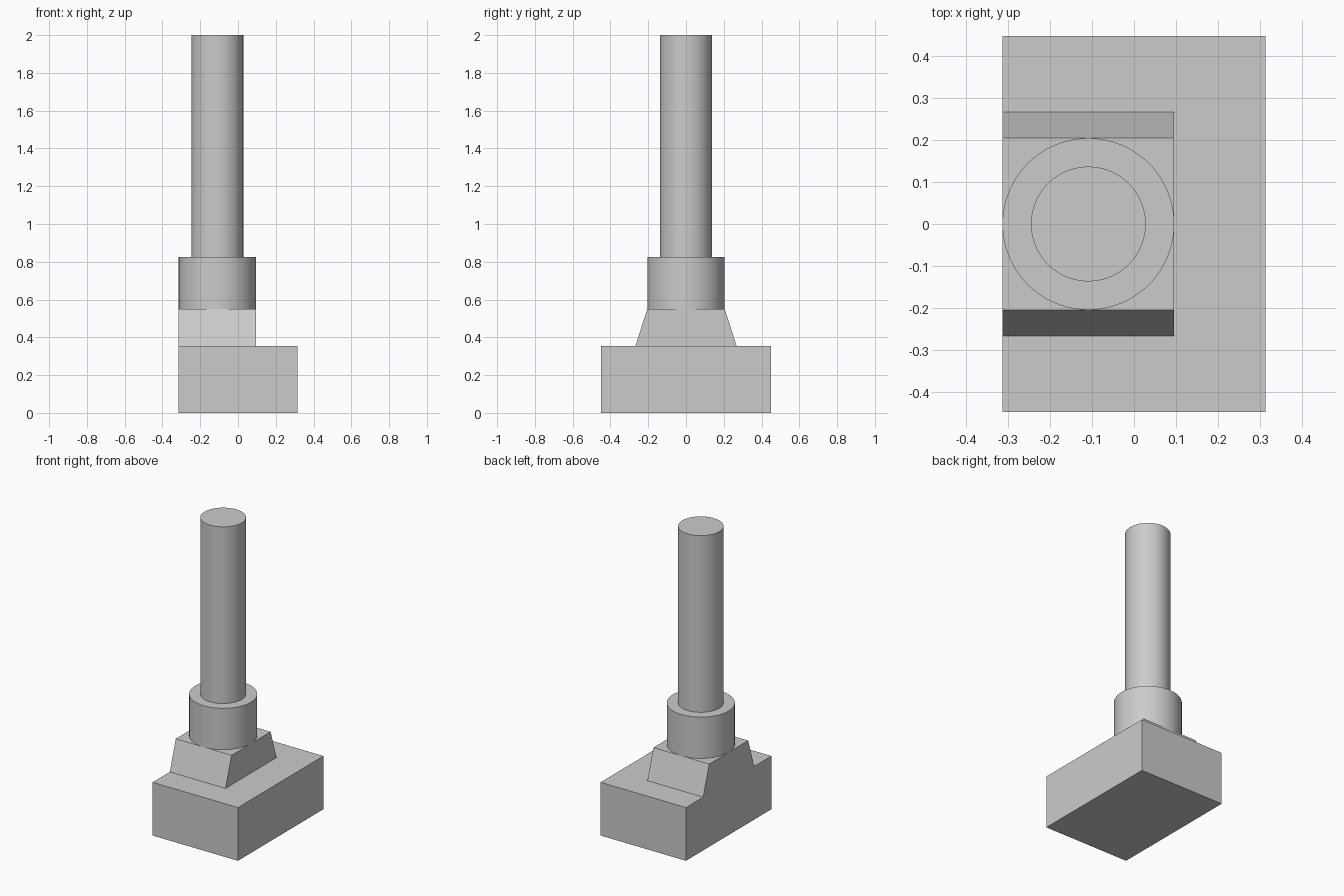
import bpy
import bmesh
import math

if "Cube" in bpy.data.objects:
    bpy.data.objects.remove(bpy.data.objects["Cube"], do_unlink=True)

grey = bpy.data.materials.new("plain grey")
grey.use_nodes = True
grey.diffuse_color = (0.6, 0.6, 0.6, 1)
grey.node_tree.nodes["Principled BSDF"].inputs["Base Color"].default_value = (0.6, 0.6, 0.6, 1)

BACK_X = -0.314
COLLAR_RADIUS = 0.205
AXIS_X = BACK_X + COLLAR_RADIUS


def extruded_block(name, profile, x0, x1):
    """Extrude a (y, z) outline along x."""
    bm = bmesh.new()
    face = bm.faces.new([bm.verts.new((x0, y, z)) for y, z in profile])
    result = bmesh.ops.extrude_face_region(bm, geom=[face])
    verts = [v for v in result["geom"] if isinstance(v, bmesh.types.BMVert)]
    bmesh.ops.translate(bm, verts=verts, vec=(x1 - x0, 0, 0))
    bmesh.ops.recalc_face_normals(bm, faces=bm.faces)
    mesh = bpy.data.meshes.new(name)
    bm.to_mesh(mesh)
    bm.free()
    mesh.materials.append(grey)
    obj = bpy.data.objects.new(name, mesh)
    bpy.context.collection.objects.link(obj)
    return obj


def upright_cylinder(name, radius, z0, z1):
    bpy.ops.mesh.primitive_cylinder_add(
        vertices=96, radius=radius, depth=z1 - z0,
        location=(AXIS_X, 0, (z0 + z1) / 2))
    obj = bpy.context.object
    obj.name = name
    obj.data.materials.append(grey)
    bpy.ops.object.shade_smooth_by_angle(angle=math.radians(30))
    return obj


# Rectangular base
extruded_block("base", [(-0.449, 0), (0.449, 0), (0.449, 0.354), (-0.449, 0.354)],
               BACK_X, -BACK_X)

# Tapered pedestal, flush with one long side of the base
extruded_block("pedestal", [(-0.268, 0.354), (0.268, 0.354), (0.205, 0.55), (-0.205, 0.55)],
               BACK_X, BACK_X + 2 * COLLAR_RADIUS)

# Collar and tall rod
upright_cylinder("collar", COLLAR_RADIUS, 0.55, 0.825)
upright_cylinder("rod", 0.137, 0.825, 2.0)
